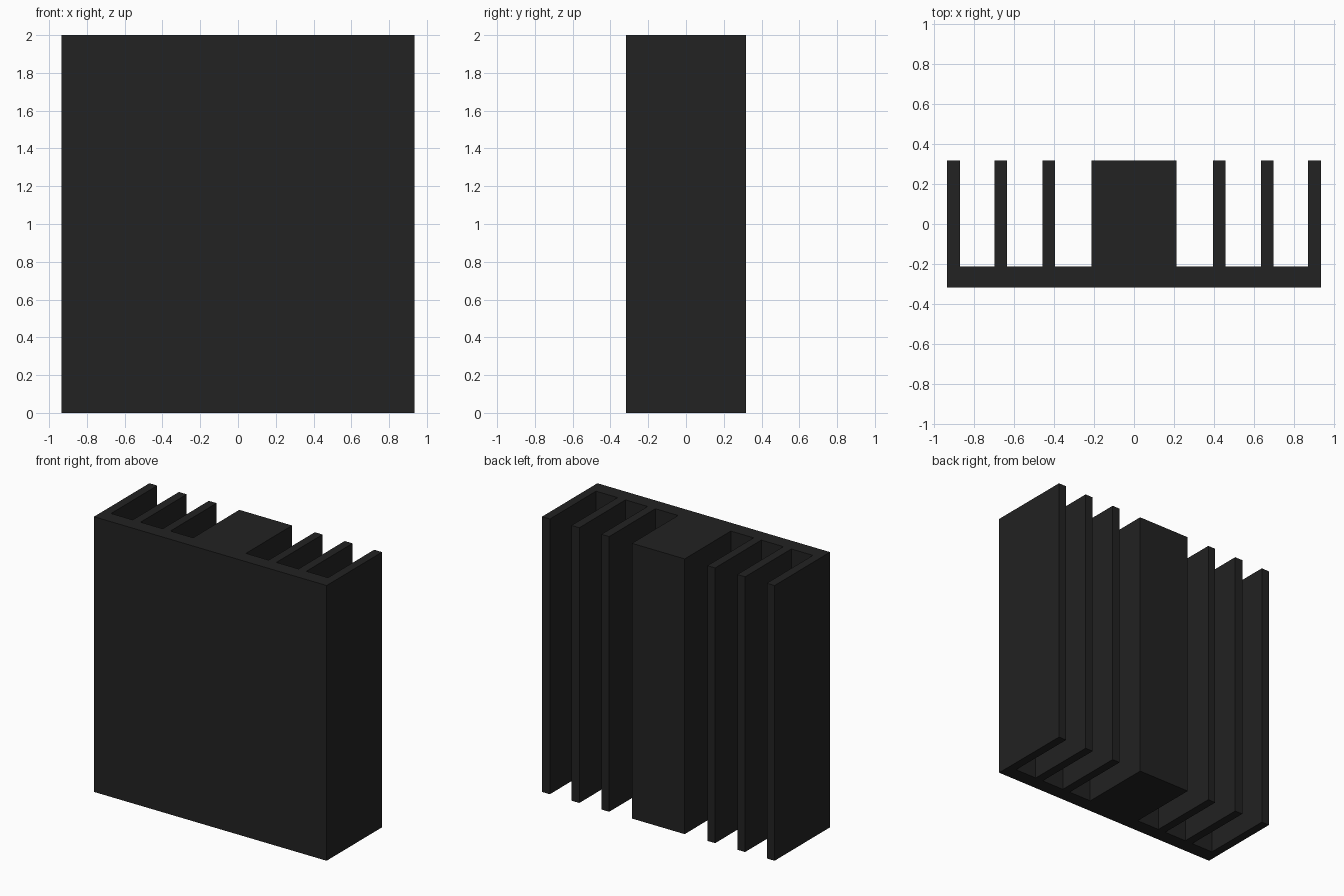
import bpy
import bmesh
from mathutils import Vector

cube = bpy.data.objects.get("Cube")
if cube:
    bpy.data.objects.remove(cube, do_unlink=True)

HEIGHT = 2.0
FRONT, WEB, BACK = -0.318, -0.212, 0.318   # front face, groove floor, fin tips
CORE = 0.212                               # half width of the solid centre block
FINS = [(0.395, 0.457), (0.635, 0.698), (0.872, 0.935)]

# Black anodised metal
black = bpy.data.materials.new("black metal")
colour = (0.016, 0.016, 0.016, 1.0)
black.diffuse_color = colour
black.use_nodes = True
black.node_tree.nodes["Principled BSDF"].inputs["Base Color"].default_value = colour

# Comb-shaped cross-section: right half, then mirrored to the left
half = [(FINS[-1][1], FRONT)]
for inner, outer in reversed(FINS):
    if outer != FINS[-1][1]:
        half.append((outer, WEB))
    half += [(outer, BACK), (inner, BACK), (inner, WEB)]
half += [(CORE, WEB), (CORE, BACK)]
profile = half + [(-x, y) for x, y in reversed(half)]

# Extrude the section to full height
bm = bmesh.new()
base = bm.faces.new([bm.verts.new((x, y, 0)) for x, y in profile])
result = bmesh.ops.extrude_face_region(bm, geom=[base], use_keep_orig=True)
top = [g for g in result["geom"] if isinstance(g, bmesh.types.BMVert)]
bmesh.ops.translate(bm, verts=top, vec=Vector((0, 0, HEIGHT)))
bmesh.ops.recalc_face_normals(bm, faces=bm.faces)

mesh = bpy.data.meshes.new("finned_heat_sink")
bm.to_mesh(mesh)
bm.free()
mesh.materials.append(black)
bpy.context.collection.objects.link(bpy.data.objects.new("finned_heat_sink", mesh))
